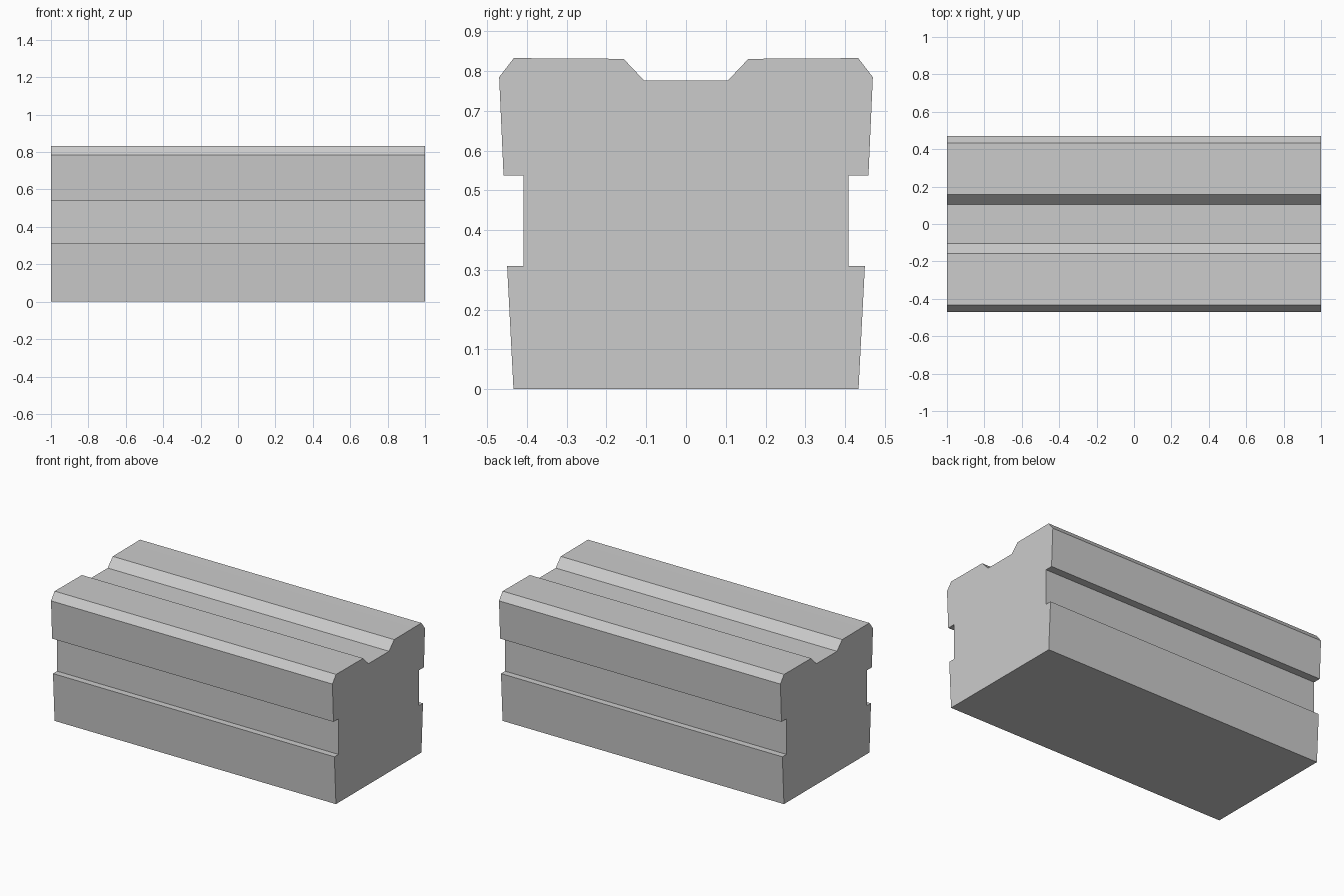
import bpy
import bmesh
import math

# Remove the default object
if "Cube" in bpy.data.objects:
    bpy.data.objects.remove(bpy.data.objects["Cube"], do_unlink=True)

# Plain grey material
GREY = (0.6, 0.6, 0.6, 1.0)
grey = bpy.data.materials.new("plain grey")
grey.use_nodes = True
grey.diffuse_color = GREY
grey.node_tree.nodes["Principled BSDF"].inputs["Base Color"].default_value = GREY

# Half cross-section (y, z) from the base up to the top channel
half = [
    (0.434, 0.0), (0.45, 0.31),        # tapered base
    (0.409, 0.31), (0.409, 0.538),     # side slot
    (0.459, 0.538), (0.47, 0.785),     # upper flange
    (0.433, 0.833), (0.352, 0.832),    # sloped shoulder
    (0.157, 0.831), (0.105, 0.776),    # top channel
]
profile = half + [(-y, z) for y, z in reversed(half)]

# Extrude the mirrored section along the length
bm = bmesh.new()
end = bm.faces.new([bm.verts.new((-1.0, y, z)) for y, z in profile])
ext = bmesh.ops.extrude_face_region(bm, geom=[end], use_keep_orig=True)
moved = [g for g in ext["geom"] if isinstance(g, bmesh.types.BMVert)]
bmesh.ops.translate(bm, vec=(2.0, 0.0, 0.0), verts=moved)
bmesh.ops.recalc_face_normals(bm, faces=bm.faces)

mesh = bpy.data.meshes.new("grooved_block")
bm.to_mesh(mesh)
bm.free()
mesh.materials.append(grey)
block = bpy.data.objects.new("grooved_block", mesh)
bpy.context.collection.objects.link(block)

# Soften only the rounded shoulder edges
bpy.ops.object.select_all(action="DESELECT")
block.select_set(True)
bpy.context.view_layer.objects.active = block
bpy.ops.object.shade_smooth_by_angle(angle=math.radians(40))
